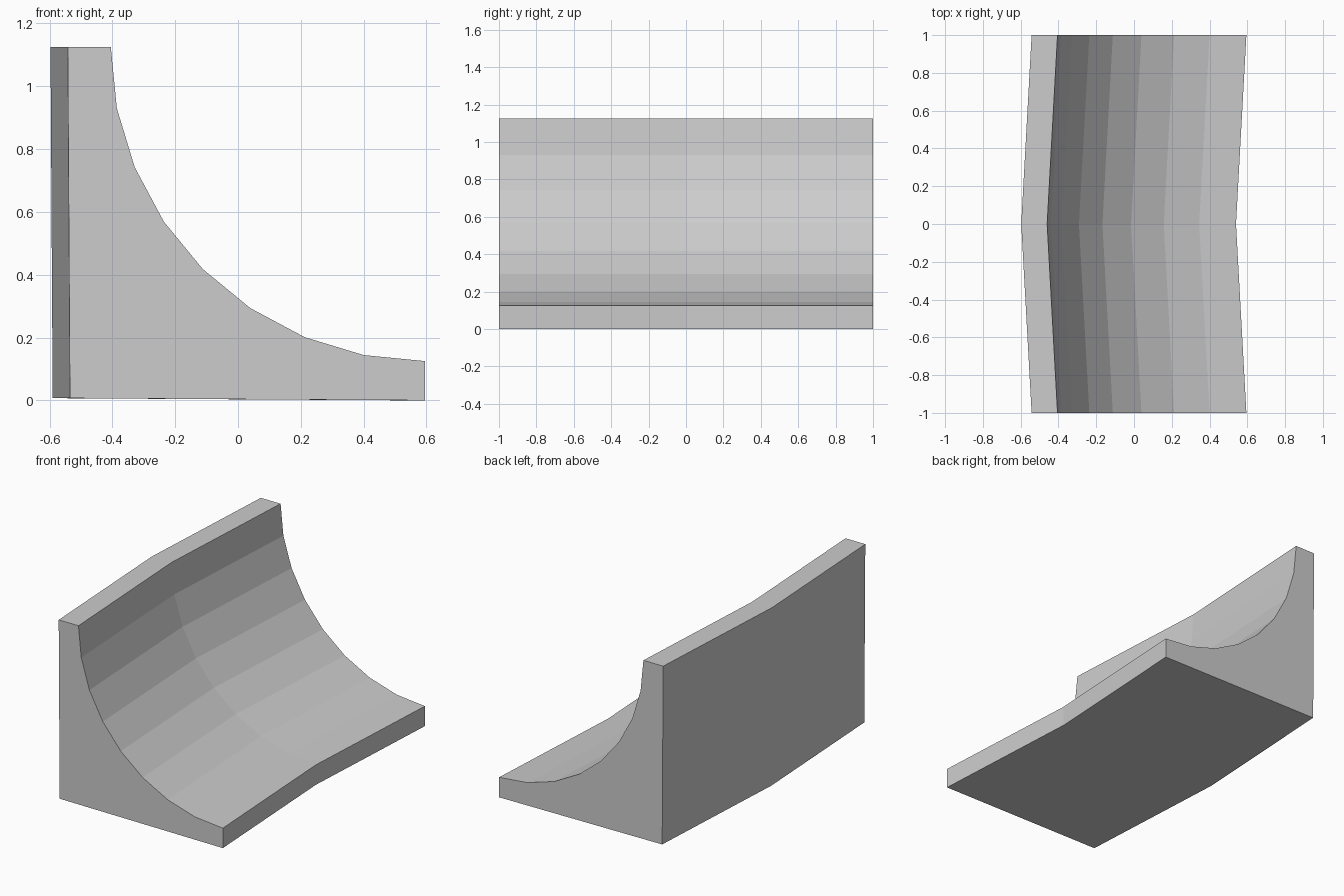
import bpy, bmesh, math

# Remove the default cube
cube = bpy.data.objects.get("Cube")
if cube:
    bpy.data.objects.remove(cube, do_unlink=True)

# Single plain grey
grey = bpy.data.materials.new("plain_grey")
grey.use_nodes = True
colour = (0.604, 0.604, 0.604, 1)
grey.diffuse_color = colour
grey.node_tree.nodes["Principled BSDF"].inputs["Base Color"].default_value = colour

RIGHT, TOP, RADIUS, STEPS = 0.595, 1.125, 1.0, 8
BEND = 0.055

# Cross-section: back wall, concave quarter arc, thin toe
profile = [(RIGHT, 0), (-0.535, 0.007), (-0.542, TOP)]
for i in range(STEPS + 1):
    a = math.radians(90) * i / STEPS
    profile.append((RIGHT - RADIUS * math.cos(a), TOP - RADIUS * math.sin(a)))

# Sweep the section along y, with the middle station shifted sideways
bm = bmesh.new()
rings = [[bm.verts.new((x + shift, y, z)) for x, z in profile]
         for y, shift in ((-1, 0), (0, -BEND), (1, 0))]
count = len(profile)
for r, s in zip(rings, rings[1:]):
    for i in range(count):
        j = (i + 1) % count
        bm.faces.new((r[i], r[j], s[j], s[i]))

# Flat end caps
bm.faces.new(rings[0])
bm.faces.new(rings[-1])
bmesh.ops.recalc_face_normals(bm, faces=bm.faces)

mesh = bpy.data.meshes.new("curved_cove_block")
bm.to_mesh(mesh)
bm.free()
mesh.materials.append(grey)
block = bpy.data.objects.new("curved_cove_block", mesh)
bpy.context.collection.objects.link(block)
